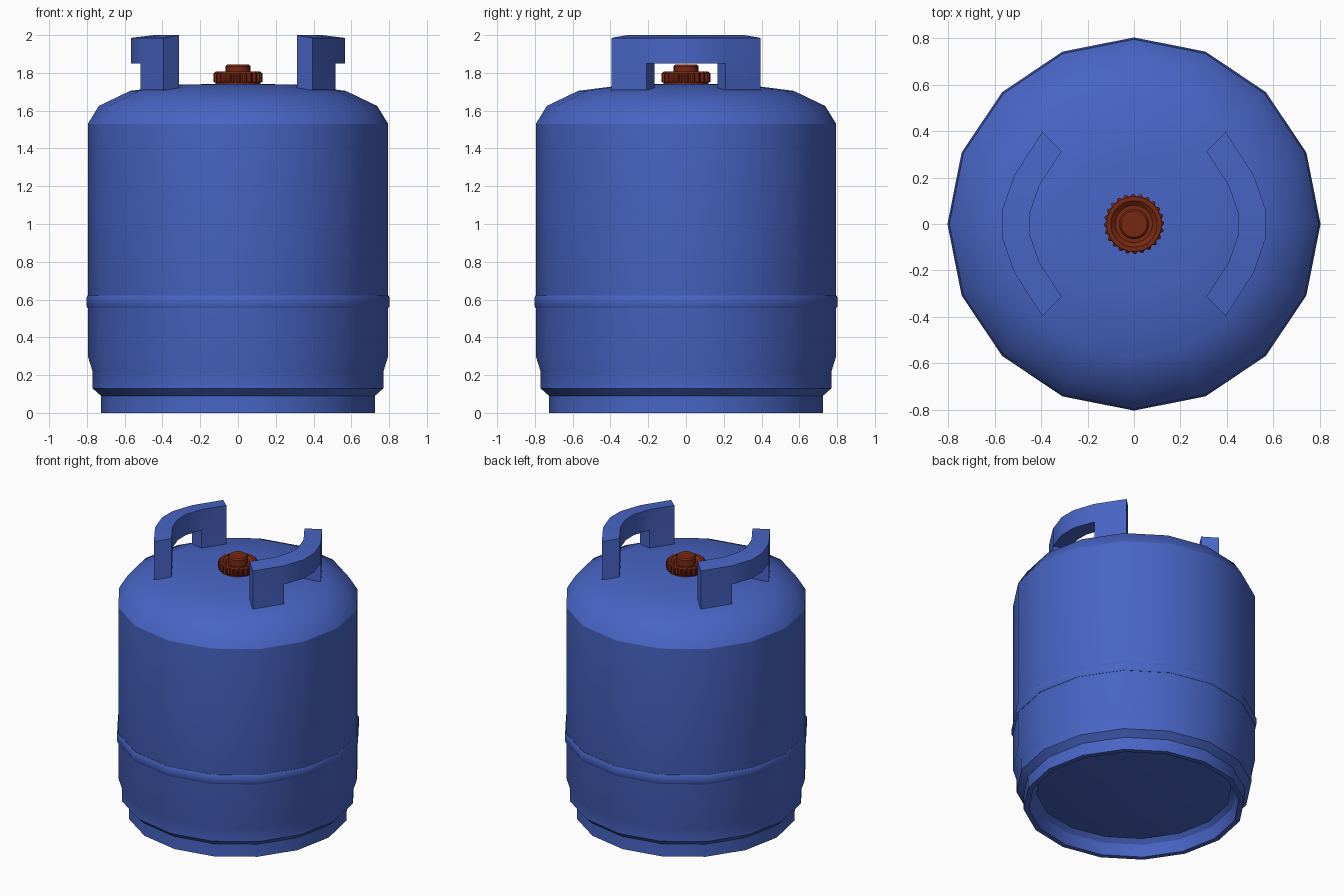
import bpy, bmesh, math

cube = bpy.data.objects.get("Cube")
if cube:
    bpy.data.objects.remove(cube)


def material(name, colour):
    m = bpy.data.materials.new(name)
    m.use_nodes = True
    m.diffuse_color = (*colour, 1)
    m.node_tree.nodes["Principled BSDF"].inputs["Base Color"].default_value = (*colour, 1)
    return m


BLUE = material("blue paint", (0.065, 0.13, 0.56))
RED = material("red brown valve", (0.19, 0.022, 0.006))


def finish(name, bm, mat, angle=30):
    bmesh.ops.recalc_face_normals(bm, faces=bm.faces)
    mesh = bpy.data.meshes.new(name)
    bm.to_mesh(mesh)
    bm.free()
    mesh.materials.append(mat)
    ob = bpy.data.objects.new(name, mesh)
    bpy.context.collection.objects.link(ob)
    bpy.ops.object.select_all(action='DESELECT')
    ob.select_set(True)
    bpy.context.view_layer.objects.active = ob
    bpy.ops.object.shade_smooth_by_angle(angle=math.radians(angle))
    return ob


def lathe(name, profile, sides, mat, angle=30, closed=False, tooth_rings=(), depth=0.0):
    """Turn an (r, z) profile about z; tooth rings get every other pair of points pulled in."""
    bm = bmesh.new()
    rings = []
    for k, (r, z) in enumerate(profile):
        if r == 0:
            rings.append([bm.verts.new((0, 0, z))] * sides)
            continue
        ring = []
        for i in range(sides):
            a = math.tau * i / sides
            rr = r - depth if k in tooth_rings and i % 4 > 1 else r
            ring.append(bm.verts.new((rr * math.cos(a), rr * math.sin(a), z)))
        rings.append(ring)
    pairs = list(zip(rings, rings[1:]))
    if closed:
        pairs.append((rings[-1], rings[0]))
    for lo, hi in pairs:
        for i in range(sides):
            j = (i + 1) % sides
            corners = dict.fromkeys((lo[i], lo[j], hi[j], hi[i]))
            bm.faces.new(list(corners))
    return finish(name, bm, mat, angle)


# Cylinder shell with the foot ring and recessed underside
lathe("body", [(0, 0.08), (0.4, 0.085), (0.64, 0.11), (0.67, 0.08), (0.69, 0.0),
               (0.725, 0.0), (0.725, 0.09), (0.77, 0.13), (0.77, 0.22),
               (0.795, 0.3), (0.795, 1.53)], 16, BLUE)

# Domed shoulder
lathe("shoulder_dome", [(0.795, 1.53), (0.737, 1.625), (0.57, 1.705),
                        (0.31, 1.738), (0, 1.743)], 16, BLUE, 50)

# Weld band
lathe("weld_band", [(0.78, 0.555), (0.797, 0.555), (0.803, 0.567), (0.803, 0.61),
                    (0.797, 0.622), (0.78, 0.622)], 16, BLUE, closed=True)


# Curved carrying handles: outer wall cells, thickened inwards
def handle(name, side):
    bm = bmesh.new()
    half = [(0.395, 0.395), (0.515, 0.21), (0.567, 0.06)]
    arc = half + [(x, -y) for x, y in reversed(half)]
    levels = (1.71, 1.85, 1.985)
    grid = [[bm.verts.new((side * x, y, z)) for z in levels] for x, y in arc]
    for i in range(len(arc) - 1):
        a, b = grid[i], grid[i + 1]
        bm.faces.new((a[1], b[1], b[2], a[2]))
        if i in (0, len(arc) - 2):
            bm.faces.new((a[0], b[0], b[1], a[1]))
    bmesh.ops.delete(bm, geom=[v for v in bm.verts if not v.link_faces], context='VERTS')
    ext = bmesh.ops.extrude_face_region(bm, geom=bm.faces[:], use_keep_orig=True)
    for v in ext["geom"]:
        if isinstance(v, bmesh.types.BMVert):
            v.co.x *= 0.79
            v.co.y *= 0.79
            if v.co.z > 1.9:
                v.co.z = 2.0
    finish(name, bm, BLUE)


handle("left_handle", 1)
handle("right_handle", -1)

# Knurled valve wheel with a dished top, and its centre knob
lathe("valve_wheel", [(0, 1.735), (0.118, 1.735), (0.118, 1.748), (0.13, 1.753), (0.13, 1.797),
                      (0.118, 1.807), (0.1, 1.807), (0.08, 1.79), (0, 1.79)],
      96, RED, tooth_rings=(3, 4), depth=0.01)
lathe("valve_knob", [(0.065, 1.785), (0.065, 1.835), (0.057, 1.845), (0, 1.845)], 24, RED)
